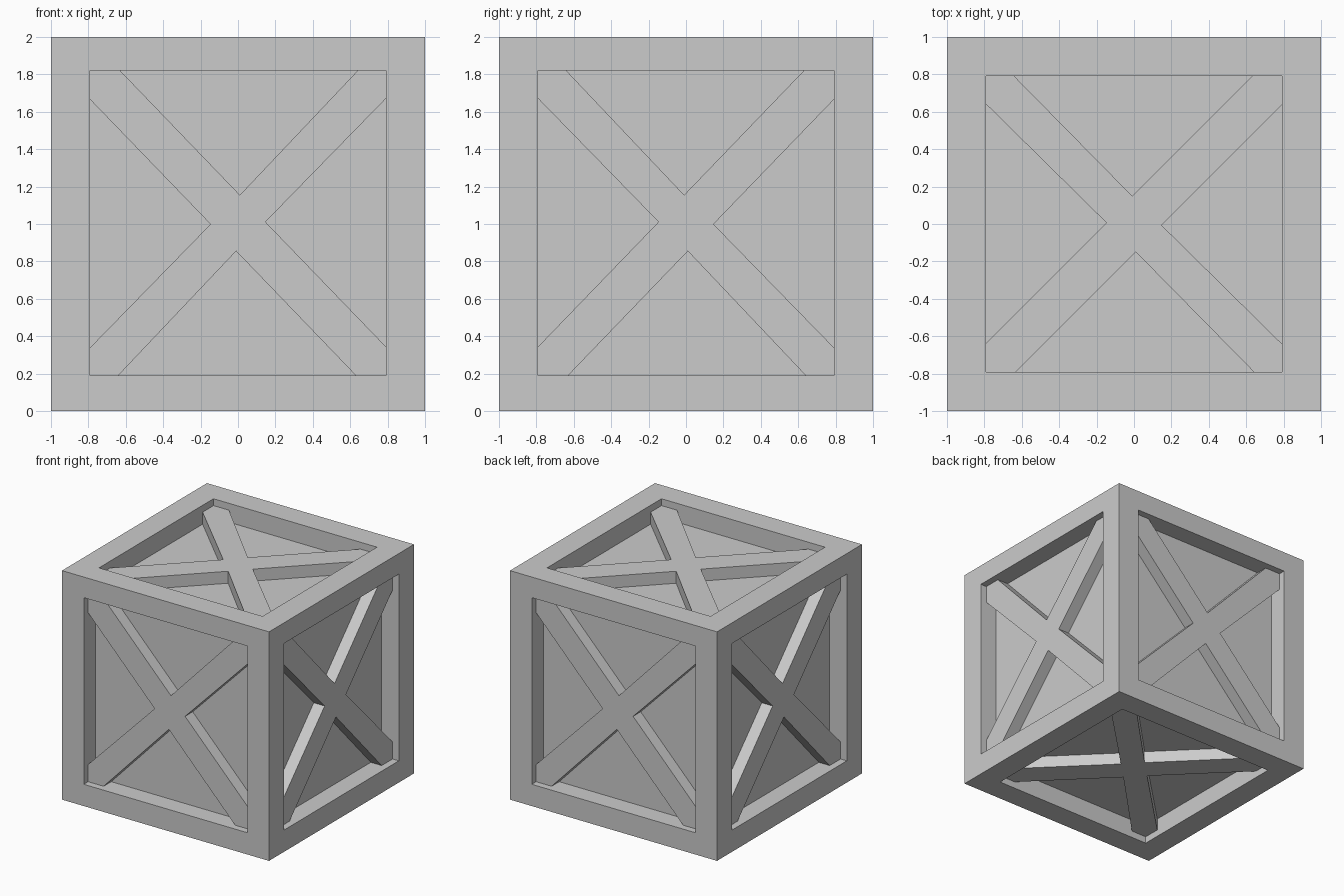
import bpy, bmesh
from mathutils import Vector

if "Cube" in bpy.data.objects:
    bpy.data.objects.remove(bpy.data.objects["Cube"])

PANEL_DEPTH, BRACE_DEPTH = 0.165, 0.06
MID_Z = 1.005


def finish(bm, name):
    bmesh.ops.recalc_face_normals(bm, faces=bm.faces[:])
    me = bpy.data.meshes.new(name)
    bm.to_mesh(me)
    bm.free()
    ob = bpy.data.objects.new(name, me)
    bpy.context.collection.objects.link(ob)
    return ob


# Crate body: cube with a recessed panel in every face
bm = bmesh.new()
bmesh.ops.create_cube(bm, size=2)
bmesh.ops.translate(bm, verts=bm.verts[:], vec=(0, 0, 1))
panels = bm.faces[:]
bmesh.ops.inset_individual(bm, faces=panels, thickness=0.21, use_even_offset=True)
for v in bm.verts:
    if 0.1 < v.co.z < 1.9:
        v.co.z = 0.19 if v.co.z < 1 else 1.82
sunk = bmesh.ops.extrude_discrete_faces(bm, faces=panels)["faces"]
for f in sunk:
    f.normal_update()
    bmesh.ops.translate(bm, verts=f.verts[:], vec=f.normal * -PANEL_DEPTH)
finish(bm, "crate_body")


# Crossed braces: half of the X outline, the other half is its 180 degree turn
def brace(name, u, v, n, h, flip):
    w = 0.79
    half = [(0.01, 0.15), (0.64, h), (w, h), (w, h - 0.15),
            (0.147, 0.006), (w, -h + 0.155), (w, -h), (0.63, -h)]
    outline = half + [(-a, -b) for a, b in half]
    u, v, n = Vector(u), Vector(v), Vector(n)
    sides = abs(n.z) < 0.5
    centre = Vector((0, 0, MID_Z if sides else 1))
    bm = bmesh.new()
    base = centre + n * (1 - PANEL_DEPTH)
    face = bm.faces.new([bm.verts.new(base + u * a * flip + v * b) for a, b in outline])
    top = bmesh.ops.extrude_face_region(bm, geom=[face], use_keep_orig=True)["geom"]
    bmesh.ops.translate(bm, vec=n * (PANEL_DEPTH - BRACE_DEPTH),
                        verts=[g for g in top if isinstance(g, bmesh.types.BMVert)])
    finish(bm, name)


brace("front_brace", (1, 0, 0), (0, 0, 1), (0, -1, 0), 0.815, 1)
brace("back_brace", (-1, 0, 0), (0, 0, 1), (0, 1, 0), 0.815, 1)
brace("right_brace", (0, 1, 0), (0, 0, 1), (1, 0, 0), 0.815, -1)
brace("left_brace", (0, -1, 0), (0, 0, 1), (-1, 0, 0), 0.815, -1)
brace("top_brace", (1, 0, 0), (0, 1, 0), (0, 0, 1), 0.79, -1)
brace("bottom_brace", (1, 0, 0), (0, -1, 0), (0, 0, -1), 0.79, -1)
